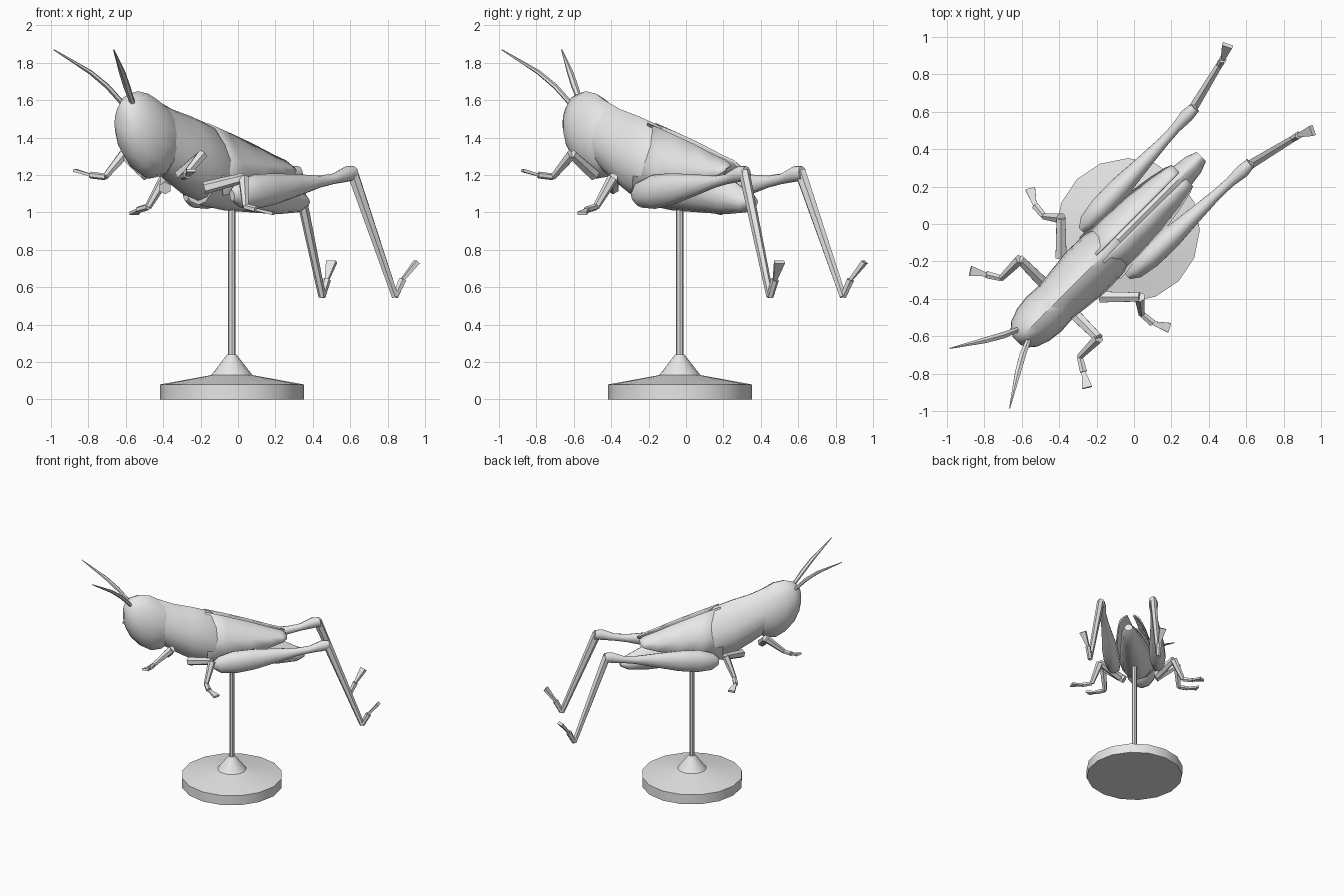
import bpy, bmesh, math
from mathutils import Vector, Matrix

if "Cube" in bpy.data.objects:
    bpy.data.objects.remove(bpy.data.objects["Cube"])

grey = bpy.data.materials.new("plain grey")
grey.diffuse_color = (0.8, 0.8, 0.8, 1)
grey.use_nodes = True
grey.node_tree.nodes["Principled BSDF"].inputs["Base Color"].default_value = grey.diffuse_color
TURN = Matrix.Rotation(math.radians(45), 4, 'Z')   # body axis lies on the diagonal


def finish(name, bm, angle=35, turn=False):
    if turn:
        bm.transform(TURN)
    bmesh.ops.recalc_face_normals(bm, faces=bm.faces)
    me = bpy.data.meshes.new(name)
    bm.to_mesh(me)
    bm.free()
    me.materials.append(grey)
    ob = bpy.data.objects.new(name, me)
    bpy.context.collection.objects.link(ob)
    bpy.ops.object.select_all(action='DESELECT')
    ob.select_set(True)
    bpy.context.view_layer.objects.active = ob
    bpy.ops.object.shade_smooth_by_angle(angle=math.radians(angle))
    return ob


def skin(bm, rings):
    """Join rings of points into a capped tube."""
    vs = [[bm.verts.new(p) for p in r] for r in rings]
    n = len(vs[0])
    for a, b in zip(vs, vs[1:]):
        for i in range(n):
            j = (i + 1) % n
            bm.faces.new((a[i], a[j], b[j], b[i]))
    bm.faces.new(vs[0])
    bm.faces.new(vs[-1])


def limb(bm, stations, sides=6):
    """Tube along stations of (point, half width, half height)."""
    pts = [Vector(s[0]) for s in stations]
    d = (pts[-1] - pts[0]).normalized()
    side = d.cross(Vector((0, 0, 1))).normalized()
    up = side.cross(d)
    skin(bm, [[p + side * w * math.cos(a) + up * h * math.sin(a)
               for a in (2 * math.pi * (i + .5) / sides for i in range(sides))]
              for p, (_, w, h) in zip(pts, stations)])


def hull(name, stations, pinch, sides=14):
    """Body section: (along, top, bottom, half width); pinch narrows the back."""
    bm = bmesh.new()
    rings = []
    for s, top, bot, w in stations:
        ring = []
        for i in range(sides):
            a = 2 * math.pi * i / sides + math.pi / 2
            up = math.sin(a)
            ring.append((s, w * math.cos(a) * (1 - pinch * max(0, up)),
                         (top + bot) / 2 + (top - bot) / 2 * up))
        rings.append(ring)
    skin(bm, rings)
    finish(name, bm, 40, True)


def lathe(name, profile, sides):
    bm = bmesh.new()
    c = -0.033
    skin(bm, [[(c + r * math.cos(2 * math.pi * i / sides),
                c + r * math.sin(2 * math.pi * i / sides), z)
               for i in range(sides)] for r, z in profile])
    finish(name, bm, 30)


# display stand
lathe("stand_base", [(.385, 0), (.385, .08), (.11, .13), (.025, .24)], 16)
lathe("stand_pole", [(.02, .2), (.02, 1.06)], 8)

# head, thorax shield and abdomen
hull("head", [(-.885, 1.55, 1.44, .03), (-.87, 1.59, 1.38, .065), (-.83, 1.63, 1.3, .1),
              (-.76, 1.648, 1.225, .125), (-.68, 1.635, 1.18, .135),
              (-.6, 1.59, 1.19, .13), (-.54, 1.55, 1.24, .11)], .15)
hull("thorax", [(-.64, 1.61, 1.25, .12), (-.5, 1.552, 1.16, .14), (-.36, 1.515, 1.08, .155),
                (-.22, 1.47, 1.04, .15), (-.12, 1.38, 1.02, .12)], .35)
hull("abdomen", [(-.3, 1.4, 1.04, .13), (-.1, 1.36, 1.01, .125), (.1, 1.29, 1.0, .105),
                 (.3, 1.2, .99, .08), (.45, 1.12, 1.0, .06), (.51, 1.09, 1.03, .035)], .4)

# folded wings: thin tented sheets, one each side
WING = [(-.26, 1.475, 1.09, .15), (-.1, 1.425, 1.11, .148), (.08, 1.365, 1.14, .135),
        (.24, 1.305, 1.18, .11), (.33, 1.275, 1.2, .09), (.365, 1.25, 1.22, .075)]
for m, label in ((1, "left"), (-1, "right")):
    bm = bmesh.new()
    rows = []
    for s, top, bot, t in WING:
        mid = bot + (top - bot) * .5
        rows.append([bm.verts.new(p) for p in
                     ((s, m * .025, top), (s, m * t * .8, mid), (s, m * t, bot))])
    for a, b in zip(rows, rows[1:]):
        for i in range(2):
            bm.faces.new((a[i], a[i + 1], b[i + 1], b[i]))
    wing = finish(label + "_wing", bm, 35, True)
    mod = wing.modifiers.new("thickness", 'SOLIDIFY')
    mod.thickness = .012
    mod.offset = 0

# legs and antennae, mirrored across the diagonal by swapping x and y
FRONT = [(-.49, -.31, 1.2), (-.61, -.19, 1.31), (-.71, -.29, 1.19),
         (-.79, -.27, 1.2), (-.875, -.25, 1.225)]
MIDDLE = [(-.39, -.18, 1.13), (-.39, .03, 1.185), (-.48, .04, 1.03),
          (-.53, .1, 1.015), (-.555, .19, .995)]
HIND = [(.31, .61, 1.22), (.45, .84, .55), (.475, .88, .64), (.5, .955, .735)]
# thigh: (along body, sideways, height, half width, half height)
THIGH = [(-.22, .175, 1.09, .02, .03), (-.17, .18, 1.095, .05, .07), (-.06, .185, 1.11, .065, .092),
         (.08, .19, 1.125, .062, .085), (.25, .195, 1.145, .045, .06), (.42, .2, 1.165, .03, .032),
         (.52, .205, 1.18, .028, .028), (.61, .21, 1.205, .038, .042), (.67, .21, 1.21, .03, .038)]
FEELER = [((-.61, -.56, 1.575), .014, .014), ((-.7, -.595, 1.675), .02, .014),
          ((-.79, -.62, 1.75), .018, .012), ((-.985, -.665, 1.87), .003, .003)]

for swap, label in ((False, "left"), (True, "right")):
    def P(p):
        return (p[1], p[0], p[2]) if swap else tuple(p)

    for name, pts in (("front", FRONT), ("middle", MIDDLE)):
        bm = bmesh.new()
        a, b, c, d, e = map(P, pts)
        limb(bm, [(a, .034, .034), (b, .027, .027)])
        limb(bm, [(b, .03, .03), (c, .018, .018)])
        limb(bm, [(c, .018, .018), (d, .022, .018)])
        limb(bm, [(d, .014, .01), (e, .038, .012)], 4)
        finish(f"{label}_{name}_leg", bm)

    # hind leg: swollen thigh, straight shin, flared foot
    bm = bmesh.new()
    limb(bm, [(P(TURN @ Vector((s, t, z))), w, h) for s, t, z, w, h in THIGH], 10)
    finish(label + "_hind_thigh", bm, 50)
    bm = bmesh.new()
    knee, heel, ankle, toe = map(P, HIND)
    limb(bm, [(knee, .028, .034), (heel, .02, .02)])
    finish(label + "_hind_shin", bm)
    bm = bmesh.new()
    limb(bm, [(heel, .018, .018), (ankle, .022, .022)])
    limb(bm, [(ankle, .014, .012), (toe, .04, .016)], 4)
    finish(label + "_hind_foot", bm)

    bm = bmesh.new()
    limb(bm, [(P(p), w, h) for p, w, h in FEELER], 6)
    finish(label + "_antenna", bm)
